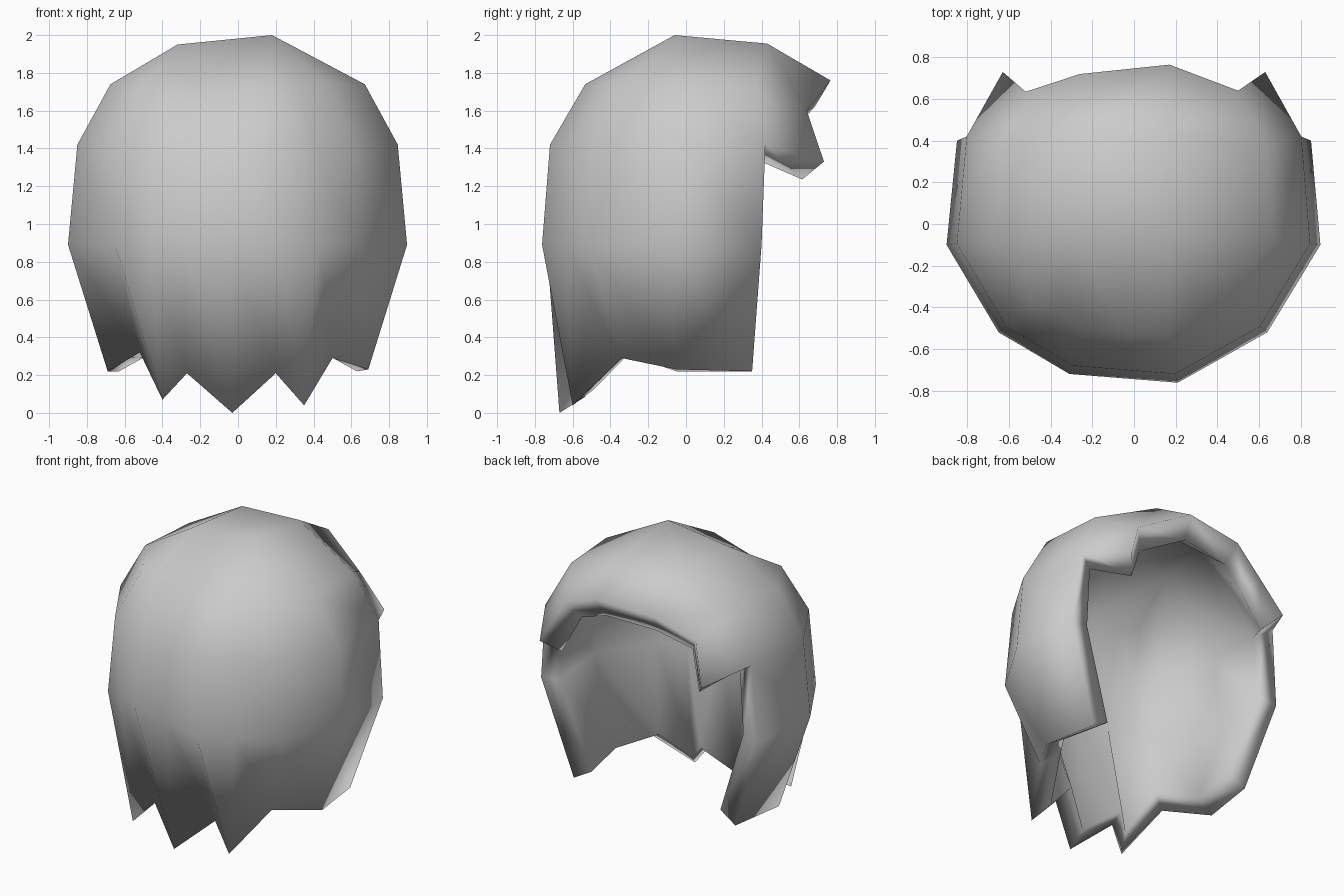
import bpy, bmesh
from mathutils import Vector

if "Cube" in bpy.data.objects:
    bpy.data.objects.remove(bpy.data.objects["Cube"])

bm = bmesh.new()
V = lambda p: bm.verts.new(p)

# widest horizontal outline, running left temple -> back of head -> right temple
widest = [(-.85, .40), (-.9, -.1), (-.65, -.52), (-.48, -.62), (-.31, -.72), (-.05, -.741),
          (.21, -.762), (.425, -.641), (.64, -.52), (.895, -.1), (.85, .40)]
# jagged lower hem: side panels and three pointed locks
hem = [(-.63, .35, .22), (-.69, -.05, .22), (-.52, -.34, .32), (-.4, -.6, .07), (-.27, -.54, .21),
       (-.03, -.67, 0), (.2, -.54, .21), (.35, -.6, .04), (.5, -.34, .29), (.69, -.05, .23), (.63, .35, .22)]


def ring(z, sx, sy, front, dip):
    """One level of the wall; the back-left column sits off level by dip."""
    drop = {3: dip / 2, 4: dip, 5: dip / 2}
    return [V((x * sx, y * sy if y < 0 else front, z + drop.get(i, 0)))
            for i, (x, y) in enumerate(widest)]


# wall of hair around the sides and back
r_top = ring(1.74, .75, .70, .37, -.09)
r_up = ring(1.42, .945, .945, .42, -.11)
r_mid = ring(.89, 1, 1, .40, .08)
r_hem = [V(p) for p in hem]
for a, b in ((r_top, r_up), (r_up, r_mid), (r_mid, r_hem)):
    for i in range(10):
        bm.faces.new((a[i], b[i], b[i + 1], a[i + 1]))

# crown
apex, apex_l = V((.18, -.06, 2)), V((-.32, -.04, 1.95))
front_r, front_l = V((.17, .43, 1.955)), V((-.26, .42, 1.94))
t = r_top
bm.faces.new((apex, front_r, front_l, apex_l))
bm.faces.new((apex_l, front_l, t[0], t[1]))
bm.faces.new((apex, t[9], t[10], front_r))
bm.faces.new((apex_l, t[5], apex))
for i in (1, 2, 3, 4):
    bm.faces.new((apex_l, t[i], t[i + 1]))
for i in (5, 6, 7, 8):
    bm.faces.new((apex, t[i], t[i + 1]))

# fringe over the face opening
upper = [r_up[0], t[0], front_l, front_r, t[10], r_up[10]]
lower = [V(p) for p in ((-.63, .73, 1.33), (-.52, .635, 1.6), (-.26, .72, 1.73),
                        (.17, .765, 1.76), (.5, .64, 1.6), (.63, .73, 1.33))]
for i in range(5):
    bm.faces.new((upper[i], upper[i + 1], lower[i + 1], lower[i]))

# outward normals
bmesh.ops.recalc_face_normals(bm, faces=bm.faces)
bm.normal_update()
if sum(f.normal.dot(f.calc_center_median() - Vector((0, 0, 1))) for f in bm.faces) < 0:
    bmesh.ops.reverse_faces(bm, faces=bm.faces)
    bm.normal_update()

# inner lining: offset copy, nudged along the hem and fringe, then a rim
nudge = {v: (0, 0, .03) for v in r_hem}
nudge.update({r_hem[i]: (0, 0, .06) for i in (3, 5, 7)})
nudge.update({v: (0, -.01, -.03) for v in lower + [r_up[0], r_up[10]]})
nudge.update({v: (0, -.04, -.03) for v in (lower[0], lower[5])})
outer_faces, outer_verts = bm.faces[:], bm.verts[:]
rim = [e for e in bm.edges if e.is_boundary]
inner = {v: V(v.co - v.normal * .135 + Vector(nudge.get(v, (0, 0, 0)))) for v in outer_verts}
for f in outer_faces:
    bm.faces.new([inner[v] for v in reversed(f.verts)])
for e in rim:
    a, b = e.verts
    bm.faces.new((a, b, inner[b], inner[a]))
bmesh.ops.recalc_face_normals(bm, faces=bm.faces)

me = bpy.data.meshes.new("hair")
bm.to_mesh(me)
bm.free()
me.polygons.foreach_set("use_smooth", [True] * len(me.polygons))
hair = bpy.data.objects.new("hair", me)
bpy.context.collection.objects.link(hair)
